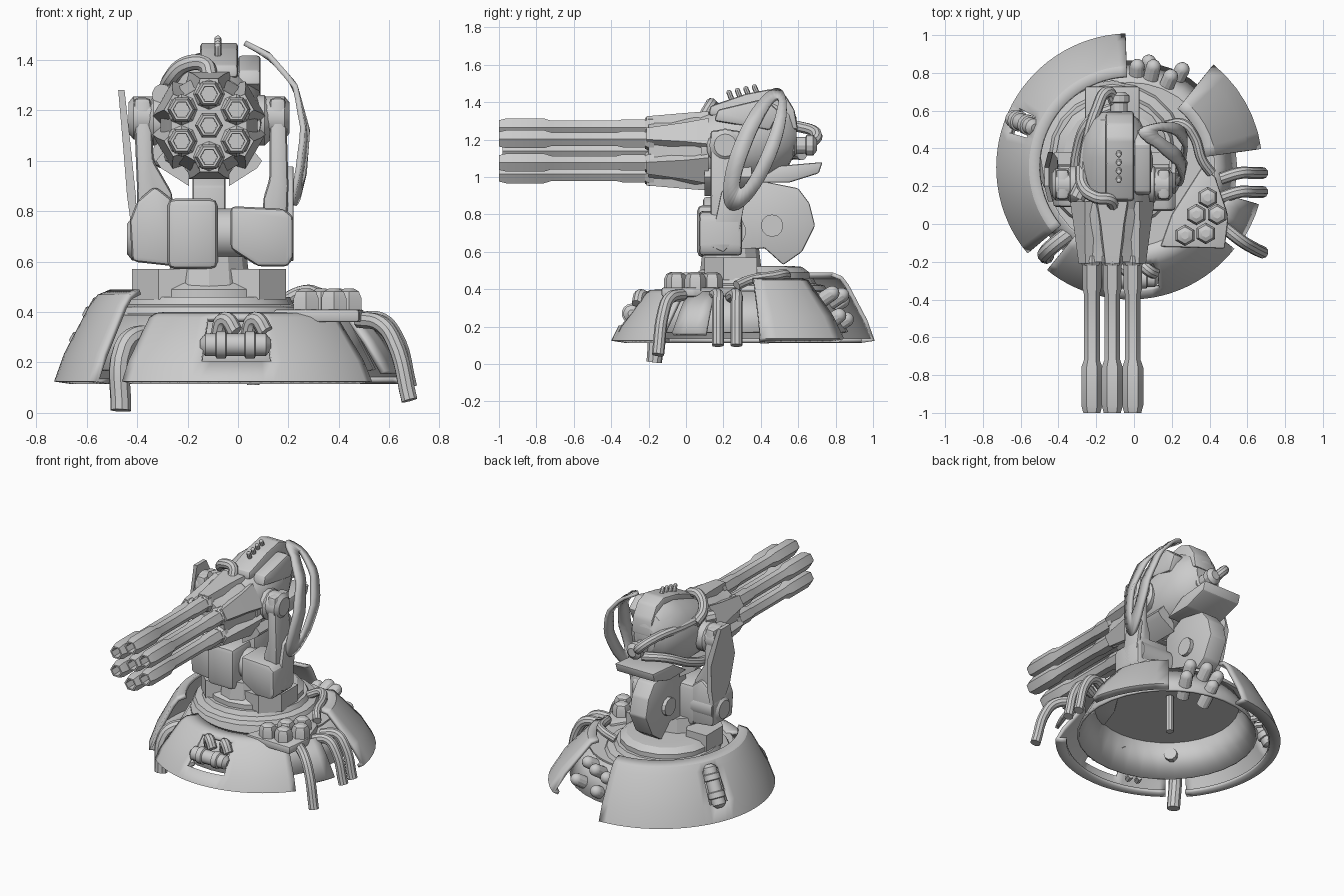
import bpy, bmesh
from math import sin, cos, pi, radians
from mathutils import Vector

if "Cube" in bpy.data.objects:
    bpy.data.objects.remove(bpy.data.objects["Cube"])

GX = -0.115            # gun axis x
BX, BY = -0.02, 0.30   # base centre


def mesh(name, verts, faces, bevel=0, thick=0):
    bm = bmesh.new()
    vs = [bm.verts.new(v) for v in verts]
    for f in faces:
        bm.faces.new([vs[i] for i in f])
    bmesh.ops.remove_doubles(bm, verts=bm.verts, dist=1e-5)
    bmesh.ops.recalc_face_normals(bm, faces=bm.faces)
    if bevel:
        bmesh.ops.bevel(bm, geom=bm.edges[:], offset=bevel, segments=2, profile=0.5,
                        affect='EDGES', clamp_overlap=True)
    me = bpy.data.meshes.new(name)
    bm.to_mesh(me)
    bm.free()
    ob = bpy.data.objects.new(name, me)
    bpy.context.collection.objects.link(ob)
    if thick:
        m = ob.modifiers.new("thickness", 'SOLIDIFY')
        m.thickness, m.offset = thick, 0
    return ob


def rings(name, rows, caps=True, **kw):
    """Skin a stack of closed rings."""
    n = len(rows[0])
    verts = [v for r in rows for v in r]
    faces = [(i*n+j, i*n+(j+1) % n, (i+1)*n+(j+1) % n, (i+1)*n+j)
             for i in range(len(rows)-1) for j in range(n)]
    if caps:
        faces += [tuple(range(n)), tuple(range(len(verts)-n, len(verts)))]
    return mesh(name, verts, faces, **kw)


def lathe(name, prof, n, loc, d=(0, 0, 1), phase=0, caps=True, **kw):
    q = Vector((0, 0, 1)).rotation_difference(Vector(d).normalized())
    rows = [[Vector(loc) + q @ Vector((r*cos(phase+2*pi*j/n), r*sin(phase+2*pi*j/n), h))
             for j in range(n)] for r, h in prof]
    return rings(name, rows, caps, **kw)


def prism(name, prof, lo, hi, axis='x', bevel=0):
    put = {'x': lambda p, t: (t, p[0], p[1]), 'y': lambda p, t: (p[0], t, p[1]),
           'z': lambda p, t: (p[0], p[1], t)}[axis]
    return rings(name, [[put(p, lo) for p in prof], [put(p, hi) for p in prof]], bevel=bevel)


def capsule(name, a, b, r, n=12):
    a, b = Vector(a), Vector(b)
    h = (b-a).length
    lathe(name, [(r, 0), (r, h-r)] + [(r*cos(t), h-r+r*sin(t)) for t in (.4, .8, 1.2, 1.45)], n, a, b-a)


def tube(name, pts, r):
    cu = bpy.data.curves.new(name, 'CURVE')
    cu.dimensions = '3D'
    cu.bevel_depth, cu.bevel_resolution, cu.use_fill_caps, cu.resolution_u = r, 3, True, 6
    s = cu.splines.new('BEZIER')
    s.bezier_points.add(len(pts)-1)
    for p, co in zip(s.bezier_points, pts):
        p.co = co
        p.handle_left_type = p.handle_right_type = 'AUTO'
    tmp = bpy.data.objects.new(name + "_path", cu)
    bpy.context.collection.objects.link(tmp)
    me = bpy.data.meshes.new_from_object(tmp.evaluated_get(bpy.context.evaluated_depsgraph_get()))
    bpy.data.objects.remove(tmp)
    bpy.context.collection.objects.link(bpy.data.objects.new(name, me))


def polar(deg, r, z):
    return Vector((BX + r*cos(radians(deg)), BY + r*sin(radians(deg)), z))


def skirt(name, a0, a1, prof, n, hole=None):
    """Conical armour panel with an optional window in its second row."""
    m = len(prof)
    ang = [a0 + (a1-a0)*i/n for i in range(n+1)]
    verts = [polar(a, r, z) for a in ang for r, z in prof]
    faces = [(i*m+j, (i+1)*m+j, (i+1)*m+j+1, i*m+j+1) for i in range(n) for j in range(m-1)
             if not (hole and j == 2 and hole[0] < (ang[i]+ang[i+1])/2 < hole[1])]
    mesh(name, verts, faces, thick=0.022)


# base: hollow core, deck and armour panels
lathe("core_skirt", [(.56, .17), (.45, .385)], 32, (BX, BY, 0), caps=False, thick=.015)
lathe("core_deck", [(.45, .37), (.45, .395)], 32, (BX, BY, 0))
skirt("front_panel", -129, -38, [(.63, .125), (.69, .13), (.65, .2), (.52, .37), (.49, .385), (.42, .39)],
      26, (-101, -77))
skirt("left_panel", 92, 220, [(.64, .125), (.7, .13), (.66, .23), (.56, .42), (.53, .46), (.48, .48)],
      32, (151, 164))
skirt("rear_right_panel", 8, 51, [(.66, .125), (.69, .14), (.62, .25), (.45, .44), (.4, .45)], 6)
skirt("right_panel", -32, -16, [(.7, .16), (.62, .28), (.54, .38)], 3)

# capsules set in the two windows
for a, k in ((-89, 0), (157.5, 1)):
    c = polar(a, .56, .29 if k == 0 else .33)
    rad = Vector((cos(radians(a)), sin(radians(a)), 0))
    d = Vector((1, 0, 0)) if k == 0 else (Vector((0, 0, .9)) - rad*.5).normalized()
    c = c + (rad*.03 + Vector((0, 0, -.02)) if k == 0 else rad*.055)
    r = .045
    lathe("window_capsule", [(.02, -.14), (r, -.12), (r, -.08), (r*1.2, -.075), (r*1.2, -.04), (r, -.035),
          (r, .035), (r*1.2, .04), (r*1.2, .075), (r, .08), (r, .12), (.02, .14)], 14, c, d)
for x in (-.05, .07):
    tube("window_pipe", [(x-.03, -.2, .3), (x, -.24, .37), (x+.04, -.26, .32)], .032)

# turntable deck
TC = (GX, .36, 0)
lathe("turntable_step", [(.4, .38), (.38, .42), (.335, .43), (.32, .46)], 20, TC)
lathe("turntable_ring", [(.3, .45), (.3, .49), (.26, .52), (.2, .525)], 16, TC)
lathe("neck", [(.17, .45), (.15, .62)], 12, (GX, .24, 0))
for s in (-1, 1):
    prism("neck_block", [(GX+s*.03, .12), (GX+s*.2, .1), (GX+s*.305, .2), (GX+s*.305, .38), (GX+s*.15, .38)],
          .45, .57, 'z')

# honeycomb pods on their tray
prism("pod_tray", [(.14, -.12), (.48, -.13), (.5, .04), (.43, .25), (.36, .3), (.2, .05)], .36, .41, 'z', .01)
for x, y in ((.39, .14), (.33, .05), (.44, .05), (.27, -.06), (.38, -.05)):
    lathe("pod", [(.057, .39), (.057, .455), (.045, .482), (.022, .493)], 6, (x, y, 0), phase=pi/6)
tube("deck_hose", [(.17, .52, .44), (.26, .53, .48), (.32, .46, .47), (.36, .34, .45), (.41, .27, .42)], .027)

# legs and drooping pipes
tube("left_leg", [(-.33, -.04, .3), (-.41, -.1, .3), (-.455, -.14, .25), (-.465, -.17, .01)], .042)
tube("right_leg", [(.48, -.02, .37), (.57, -.09, .35), (.62, -.12, .28), (.68, -.15, .05)], .033)
for y in (.17, .27):
    tube("side_pipe", [(.46, y-.03, .36), (.56, y, .37), (.62, y, .31), (.68, y, .1)], .032)
for a, r, z in ((86, .47, .3), (77, .48, .33), (66, .46, .34), (80, .5, .2), (62, .52, .22)):
    capsule("rear_nozzle", polar(a, r-.06, z-.04), polar(a, r+.1, z+.06), .04)
lathe("drain_pipe", [(.025, .11), (.025, .36)], 10, (.06, .42, 0))
for a in (-112, -106, 120, 128):
    lathe("inner_stud", [(.02, 0), (.02, .05)], 6, polar(a, .61, .17), (-cos(radians(a)), -sin(radians(a)), 0))

# yoke: centre block, crossbar, tail fin and arms
prism("yoke_block", [(-.28, .57), (-.08, .57), (-.08, .85), (-.28, .85)], .06, .32, 'y', .03)
lathe("yoke_crossbar", [(.1, -.3), (.1, .3)], 14, (GX, .22, .71), (1, 0, 0))
prism("tail_fin", [(.25, .6), (.42, .62), (.52, .53), (.62, .6), (.69, .74), (.66, .86), (.6, .94), (.4, .98),
                   (.25, .9)], -.18, -.05, 'x', .01)
lathe("tail_boss", [(.06, -.09), (.06, .09)], 12, (GX, .46, .74), (1, 0, 0))
prism("right_arm", [(.125, 1.25), (.19, 1.25), (.2, .9), (.19, .6), (.1, .6), (.1, .85), (.125, .93)],
      .13, .29, 'y', .02)
prism("right_foot", [(.08, .58), (.2, .58), (.22, .62), (.22, .78), (.18, .81), (-.03, .82), (-.03, .65)],
      .07, .3, 'y', .02)
prism("left_arm", [(-.415, 1.25), (-.345, 1.25), (-.335, 1.0), (-.26, .87), (-.26, .6), (-.4, .6), (-.4, .88)],
      .13, .29, 'y', .02)
prism("left_foot", [(-.42, .6), (-.24, .58), (-.24, .83), (-.33, .9), (-.4, .84), (-.43, .76)],
      .09, .31, 'y', .02)
for s in (-1, 1):
    for z, h in ((1.17, .3), (.69, .305)):
        lathe("arm_pivot", [(.085, h-.12), (.085, h), (.06, h+.02)], 16, (GX, .21, z), (s, 0, 0))

# gun barrels: one in the middle, six around it
spots = [(0, 0)] + [(.125*cos(pi/2+k*pi/3), .125*sin(pi/2+k*pi/3)) for k in range(6)]
for i, (dx, dz) in enumerate(spots):
    L = .98 if i == 0 else 1.0
    lathe("barrel", [(.05, -.1), (.05, .34), (.042, .37), (.042, .72), (.056, .76), (.056, L-.04), (.045, L),
                     (.034, L), (.032, L-.12)], 6, (GX+dx, 0, 1.14+dz), (0, -1, 0))
    if i:
        lathe("barrel_cuff", [(.062, .17), (.062, .2), (.05, .22)], 8, (GX+dx, 0, 1.14+dz), (0, -1, 0))

# barrel sleeve with tapered plates
lathe("sleeve", [(.2, -.16), (.2, -.05), (.165, .08), (.155, .2)], 12, (GX, 0, 1.14), (0, -1, 0), pi/12)
for k in range(6):
    a = pi/2 + k*pi/3
    u, t = Vector((cos(a), 0, sin(a))), Vector((-sin(a), 0, cos(a)))
    o = Vector((GX, 0, 1.14))
    sec = lambda y, w, r: [o + Vector((0, y, 0)) + u*q + t*v
                           for q, v in ((.13, -w), (r, -w*.8), (r, w*.8), (.13, w))]
    rings("sleeve_plate", [sec(.12, .1, .212), sec(.0, .075, .203), sec(-.21, .045, .185)])

# head shell
rows = []
for y, w, z0, z1 in ((.08, .19, .96, 1.33), (.2, .2, .95, 1.38), (.35, .2, .97, 1.43), (.46, .175, 1.0, 1.44),
                     (.55, .13, 1.06, 1.4), (.59, .08, 1.14, 1.32)):
    rows.append([(-.1 + w*cos(2*pi*j/16), y, (z0+z1)/2 + (z1-z0)/2*sin(2*pi*j/16)) for j in range(16)])
rings("head_shell", rows)
prism("head_crest", [(.12, 1.33), (.13, 1.38), (.32, 1.445), (.45, 1.47), (.53, 1.44), (.58, 1.36), (.6, 1.25),
                     (.4, 1.3)], -.15, .0, 'x', .015)
prism("head_brow", [(.15, 1.3), (.17, 1.36), (.42, 1.42), (.5, 1.35), (.45, 1.25)], .0, .09, 'x', .015)
prism("rear_jaw", [(.36, .97), (.5, 1.06), (.73, 1.08), (.71, 1.02), (.55, .97)], -.26, .03, 'x', .01)
for s in (-1, 1):
    prism("cheek_plate", [(GX+s*.21, 1.0), (GX+s*.19, .97), (GX+s*.08, .9), (GX+s*.08, .95), (GX+s*.16, 1.06)],
          .1, .35, 'y')
    lathe("head_trunnion", [(.1, .15), (.1, .22), (.07, .25)], 14, (GX, .21, 1.16), (s, 0, 0))
lathe("rear_bolt", [(.06, -.2), (.06, 0), (.045, .01), (.045, .06), (.055, .065), (.055, .1), (.03, .12)], 12,
      (-.08, .58, 1.17), (0, 1, 0))
for k in range(4):
    capsule("crest_spike", (-.08, .25+.05*k, 1.4), (-.08, .225+.045*k, 1.465+.01*k), .014, 8)

# head hoses
tube("top_hose", [(-.11, .1, 1.33), (-.13, .13, 1.38), (-.2, .14, 1.385), (-.27, .2, 1.32), (-.28, .3, 1.27)], .032)
tube("side_hose", [(-.27, .24, 1.28), (-.25, .42, 1.28), (-.2, .6, 1.27), (-.14, .7, 1.22), (-.1, .64, 1.17)], .03)
tube("low_hose", [(-.26, .1, 1.02), (-.3, .2, 1.0), (-.3, .38, 1.04), (-.22, .56, 1.12), (-.1, .62, 1.12)], .03)
for z in (1.26, 1.03):
    lathe("hose_socket", [(.045, 0), (.045, .07)], 10, (-.27, .2, z), (-.5, -1, 0))


# right shield: slotted curved blade
def bow(z, keys=((.66, .2), (.8, .225), (.95, .262), (1.12, .275), (1.3, .225), (1.42, .12), (1.48, .0))):
    for (a, p), (b, q) in zip(keys, keys[1:]):
        if z <= b:
            return p + (q-p)*(z-a)/(b-a)
    return keys[-1][1]


def ellipse(cy, cz, L, W, n=36):
    d, e = Vector((.38, .925)), Vector((.925, -.38))
    pts = [Vector((cy, cz)) + d*L*cos(2*pi*i/n) + e*W*sin(2*pi*i/n) for i in range(n)]
    return [(bow(p.y) - .25*max(0, .3-p.x), p.x, p.y) for p in pts]


rings("right_shield", [ellipse(.37, 1.145, .345, .115), ellipse(.39, 1.18, .26, .035)], caps=False, thick=.022)
prism("shield_stem", [(.13, .63), (.2, .6), (.28, .68), (.32, .9), (.27, .98), (.19, .92)], .195, .22, 'x', .005)

# left shield: small bent fin
prof = [(-.425, .75), (-.44, .86), (-.455, 1.05), (-.475, 1.28), (-.45, 1.28), (-.43, 1.1), (-.405, .86), (-.4, .75)]
widths = [.06, .1, .13, .05, .05, .13, .1, .06]
rings("left_shield", [[(x, .25 - w, z) for (x, z), w in zip(prof, widths)],
                      [(x, .25 + w, z) for (x, z), w in zip(prof, widths)]])

# smooth round surfaces, keep hard edges
for ob in bpy.context.scene.objects:
    ob.select_set(ob.type == 'MESH')
    bpy.context.view_layer.objects.active = ob
bpy.ops.object.shade_smooth_by_angle(angle=radians(28))
